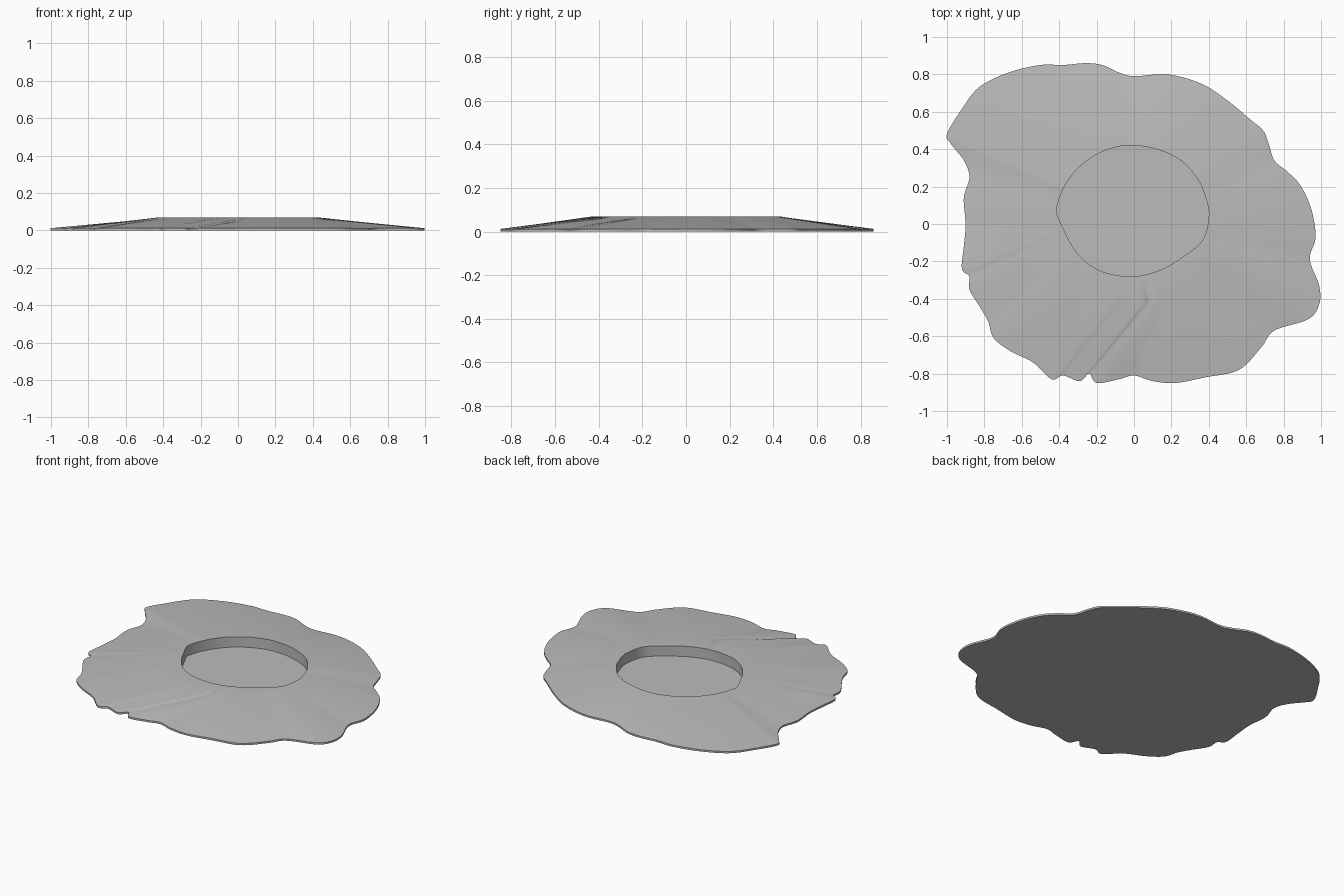
import bpy
import bmesh
from math import atan2, cos, sin, degrees, radians, hypot
from mathutils import Vector

cube = bpy.data.objects.get("Cube")
if cube:
    bpy.data.objects.remove(cube)

TOP, LIP, FLOOR = 0.07, 0.012, 0.002
RIM_RADIUS = 0.425

# Ragged outer outline, counter-clockwise
outline = [
    (.97, -.08), (.96, .03), (.93, .13), (.88, .22), (.82, .28), (.75, .34),
    (.72, .43), (.69, .5), (.62, .56), (.5, .66), (.36, .75), (.18, .8),
    (0, .79), (-.08, .81), (-.17, .85), (-.26, .86), (-.38, .85), (-.5, .85),
    (-.67, .81), (-.83, .73), (-.93, .6), (-1, .48), (-.98, .43), (-.91, .34),
    (-.88, .25), (-.91, .14), (-.9, 0), (-.91, -.12), (-.92, -.24),
    (-.88, -.28), (-.88, -.35), (-.82, -.45), (-.78, -.52), (-.75, -.61),
    (-.66, -.68), (-.54, -.74), (-.44, -.83), (-.38, -.81), (-.29, -.84),
    (-.24, -.8), (-.2, -.85), (-.08, -.83), (0, -.81), (.1, -.84), (.22, -.85),
    (.38, -.82), (.56, -.78), (.68, -.66), (.75, -.57), (.93, -.51),
    (.99, -.43), (.99, -.33), (.94, -.19)]

# Rounded, off-centre opening
opening = [
    (.4, .05), (.38, .15), (.34, .24), (.25, .34), (.12, .4), (-.02, .42),
    (-.15, .4), (-.28, .33), (-.37, .22), (-.42, .1), (-.38, -.02),
    (-.3, -.16), (-.18, -.25), (-.02, -.28), (.13, -.25), (.27, -.17), (.37, -.08)]

# Outline angle to rim angle: slanted folds bunch up at the front left
fold_map = [(0, 0), (160, 158), (208, 197), (235, 238), (256, 288),
            (262, 291), (300, 312), (360, 360)]


def smooth_loop(points, steps):
    """Closed Catmull-Rom curve through the points."""
    pts = [Vector(p) for p in points]
    result = []
    for i in range(len(pts)):
        a, b, c, d = (pts[(i + k) % len(pts)] for k in (-1, 0, 1, 2))
        for s in range(steps):
            t = s / steps
            result.append(b + (c - a) * t / 2 + (a * 2 - b * 5 + c * 4 - d) * t**2 / 2
                          + (b * 3 - a - c * 3 + d) * t**3 / 2)
    return result


def angle(p):
    return degrees(atan2(p.y, p.x)) % 360


def lookup(x, table):
    """Linear interpolation in a sorted table."""
    for (x0, y0), (x1, y1) in zip(table, table[1:]):
        if x <= x1:
            return y0 + (y1 - y0) * (x - x0) / (x1 - x0)
    return table[-1][1]


def polar(radius, degree):
    a = radians(degree)
    return Vector((radius * cos(a), radius * sin(a)))


def make_object(name, rings, caps, material):
    """Bridge successive closed rings and cap the chosen ones."""
    bm = bmesh.new()
    loops = [[bm.verts.new((p.x, p.y, z)) for p in pts] for pts, z in rings]
    for low, high in zip(loops, loops[1:]):
        for i in range(len(low)):
            j = (i + 1) % len(low)
            bm.faces.new((low[i], low[j], high[j], high[i]))
    for index, flip in caps:
        bm.faces.new(loops[index][::-1] if flip else loops[index])
    mesh = bpy.data.meshes.new(name)
    bm.to_mesh(mesh)
    bm.free()
    mesh.materials.append(material)
    obj = bpy.data.objects.new(name, mesh)
    bpy.context.collection.objects.link(obj)
    bpy.ops.object.select_all(action="DESELECT")
    obj.select_set(True)
    bpy.context.view_layer.objects.active = obj
    bpy.ops.object.shade_smooth_by_angle(angle=radians(30))
    return obj


grey = bpy.data.materials.new("stone grey")
grey.use_nodes = True
colour = (0.5, 0.5, 0.5, 1)
grey.diffuse_color = colour
grey.node_tree.nodes["Principled BSDF"].inputs["Base Color"].default_value = colour

# Matching rings: every outline point gets a rim point and an opening point
outer = smooth_loop(outline, 8)
hole_table = sorted((angle(p), min(p.length, RIM_RADIUS - 0.003))
                    for p in smooth_loop(opening, 10))
first, last = hole_table[0], hole_table[-1]
hole_table = [(last[0] - 360, last[1])] + hole_table + [(first[0] + 360, first[1])]
rim_angles = [lookup(angle(p), fold_map) for p in outer]
rim = [polar(RIM_RADIUS, a) for a in rim_angles]
hole = [polar(lookup(a, hole_table), a) for a in rim_angles]

# Mound with sloping sides, flat rim, pit wall, pit floor and underside
make_object("crater_mound",
            [(outer, 0), (outer, LIP), (rim, TOP), (hole, TOP), (hole, FLOOR)],
            [(0, True), (4, False)], grey)
